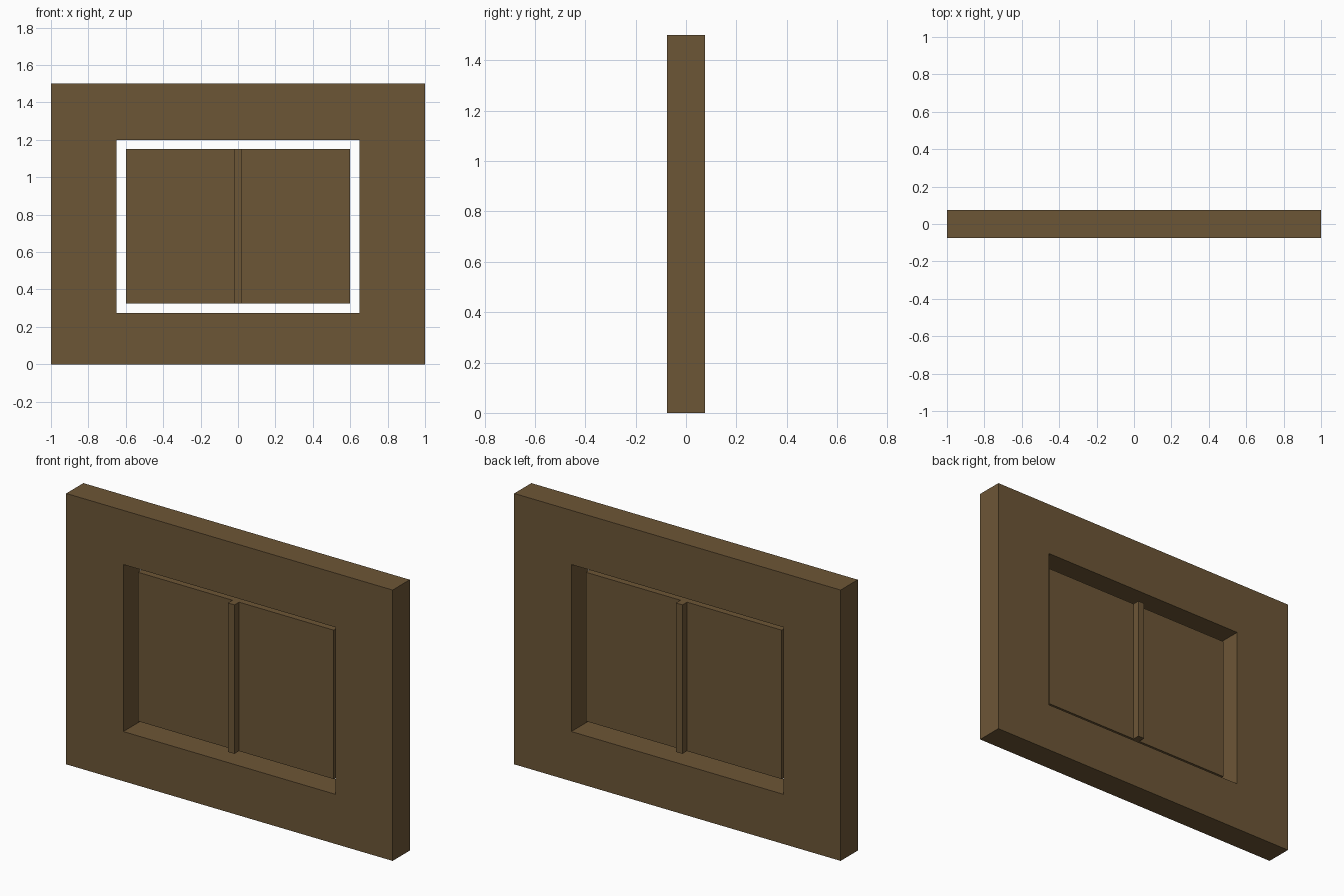
import bpy, bmesh

if "Cube" in bpy.data.objects:
    bpy.data.objects.remove(bpy.data.objects["Cube"])

brown = bpy.data.materials.new("brown wood")
brown.diffuse_color = (0.152, 0.093, 0.037, 1)
brown.use_nodes = True
brown.node_tree.nodes["Principled BSDF"].inputs["Base Color"].default_value = brown.diffuse_color


def finish(name, bm):
    bmesh.ops.recalc_face_normals(bm, faces=bm.faces)
    mesh = bpy.data.meshes.new(name)
    bm.to_mesh(mesh)
    bm.free()
    mesh.materials.append(brown)
    obj = bpy.data.objects.new(name, mesh)
    bpy.context.collection.objects.link(obj)
    return obj


def box(name, half_x, half_y, z0, z1):
    bm = bmesh.new()
    bmesh.ops.create_cube(bm, size=1)
    for v in bm.verts:
        v.co = (v.co.x * 2 * half_x, v.co.y * 2 * half_y,
                z0 + (v.co.z + 0.5) * (z1 - z0))
    return finish(name, bm)


def rect_frame(name, outer, inner, half_y):
    """Rectangular ring; outer and inner are (half width, bottom, top)."""
    bm = bmesh.new()
    rings = []
    for hx, z0, z1 in (outer, inner):
        for y in (-half_y, half_y):
            corners = ((-hx, z0), (hx, z0), (hx, z1), (-hx, z1))
            rings.append([bm.verts.new((x, y, z)) for x, z in corners])
    of, ob, nf, nb = rings
    for a, b in ((of, nf), (ob, nb), (of, ob), (nf, nb)):
        for i in range(4):
            j = (i + 1) % 4
            bm.faces.new((a[i], a[j], b[j], b[i]))
    return finish(name, bm)


# Thick wall surround with the window opening
rect_frame("wall_surround", (1.0, 0.0, 1.5), (0.65, 0.275, 1.2), 0.075)
# Thin panel floating in the opening
box("window_panel", 0.6, 0.02, 0.325, 1.15)
# Central upright bar standing proud on both sides
box("centre_bar", 0.02, 0.06, 0.325, 1.15)
